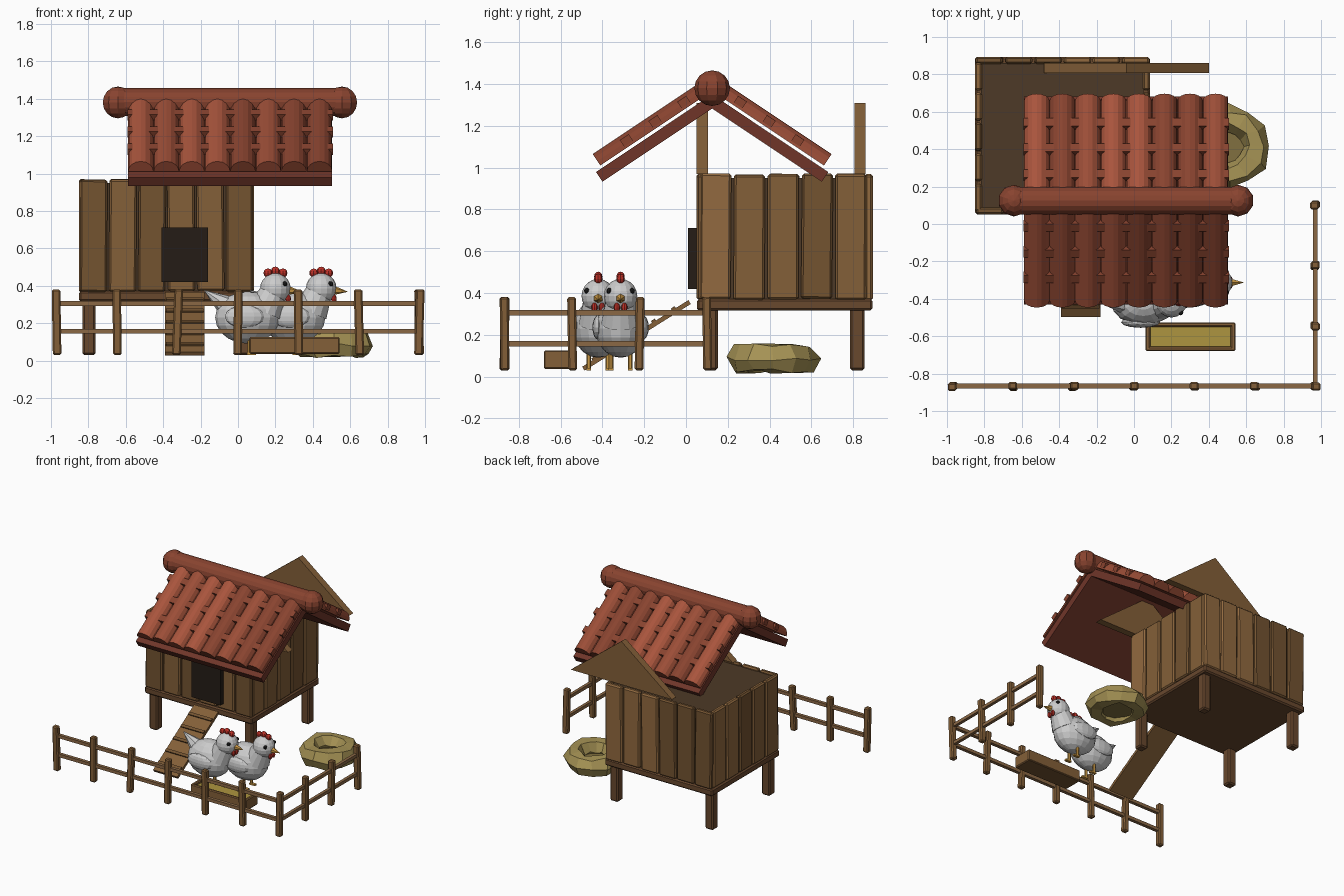
import bpy, bmesh, math, random
from mathutils import Matrix, Vector

if "Cube" in bpy.data.objects:
    bpy.data.objects.remove(bpy.data.objects["Cube"])

random.seed(4)


def mat(name, r, g, b):
    m = bpy.data.materials.new(name)
    m.diffuse_color = (r, g, b, 1)
    m.use_nodes = True
    m.node_tree.nodes["Principled BSDF"].inputs["Base Color"].default_value = m.diffuse_color
    return m


WOOD = [mat("wood_%d" % i, 0.23 * k, 0.115 * k, 0.04 * k) for i, k in enumerate((0.75, 1.0, 1.25))]
POST = mat("post_wood", 0.14, 0.065, 0.027)
RAIL = mat("rail_wood", 0.26, 0.14, 0.06)
DARK = mat("dark_wood", 0.075, 0.042, 0.02)
DOOR = mat("door_dark", 0.018, 0.012, 0.008)
TILE = [mat("tile_%d" % i, 0.33 * k, 0.075 * k, 0.038 * k) for i, k in enumerate((0.75, 1.0, 1.2))]
CLAY = mat("clay_dark", 0.16, 0.036, 0.022)
STRAW = mat("straw", 0.38, 0.29, 0.09)
STRAW_D = mat("straw_dark", 0.22, 0.16, 0.05)
FEED = mat("feed", 0.42, 0.3, 0.05)
WHITE = mat("feather", 0.62, 0.62, 0.6)
RED = mat("comb_red", 0.5, 0.03, 0.02)
BEAK = mat("beak_yellow", 0.6, 0.32, 0.06)
BLACK = mat("eye_black", 0.01, 0.01, 0.01)


def finish(name, bm, m, loc=(0, 0, 0), rot=(0, 0, 0)):
    bmesh.ops.recalc_face_normals(bm, faces=bm.faces)
    me = bpy.data.meshes.new(name)
    bm.to_mesh(me)
    bm.free()
    me.materials.append(m)
    ob = bpy.data.objects.new(name, me)
    ob.location, ob.rotation_euler = loc, rot
    bpy.context.collection.objects.link(ob)
    return ob


def box(name, loc, size, m, rot=(0, 0, 0), bevel=0.0):
    bm = bmesh.new()
    bmesh.ops.create_cube(bm, size=1, matrix=Matrix.Diagonal((*size, 1)))
    if bevel:
        bmesh.ops.bevel(bm, geom=bm.edges[:], offset=bevel, segments=1, affect='EDGES')
    return finish(name, bm, m, loc, rot)


def ball(name, loc, radii, m, rot=(0, 0, 0), u=16, v=10):
    bm = bmesh.new()
    bmesh.ops.create_uvsphere(bm, u_segments=u, v_segments=v, radius=1,
                              matrix=Matrix.Diagonal((*radii, 1)))
    return finish(name, bm, m, loc, rot)


def cone(name, a, b, r1, r2, m, seg=8):
    a, b = Vector(a), Vector(b)
    bm = bmesh.new()
    bmesh.ops.create_cone(bm, cap_ends=True, segments=seg, radius1=r1, radius2=r2, depth=(b - a).length)
    return finish(name, bm, m, (a + b) / 2, (b - a).to_track_quat('Z', 'Y').to_euler())


def prism(name, pts, depth, m, axis_rot=None, loc=(0, 0, 0), rot=(0, 0, 0)):
    # profile in xz, extruded along y, centred
    bm = bmesh.new()
    f = bm.faces.new([bm.verts.new((x, -depth / 2, z)) for x, z in pts])
    new = bmesh.ops.extrude_face_region(bm, geom=[f])["geom"]
    bmesh.ops.translate(bm, vec=(0, depth, 0), verts=[e for e in new if isinstance(e, bmesh.types.BMVert)])
    return finish(name, bm, m, loc, rot)


# coop body: core, floor, legs
box("coop_core", (-0.383, 0.472, 0.655), (0.87, 0.78, 0.59), DARK)
box("coop_floor", (-0.383, 0.472, 0.343), (0.935, 0.84, 0.055), POST, bevel=0.01)
for x in (-0.797, 0.03):
    for y in (0.117, 0.82):
        box("coop_leg", (x, y, 0.18), (0.07, 0.07, 0.3), POST, bevel=0.01)

# wall planks
J = lambda a: random.uniform(-a, a)
for i in range(6):
    x = -0.85 + 0.156 * (i + 0.5)
    for y in (0.07, 0.875):
        box("wall_plank", (x, y, 0.668 + J(0.004)), (0.145, 0.038, 0.6), random.choice(WOOD),
            (0, J(0.012), 0), 0.01)
for i in range(5):
    y = 0.06 + 0.162 * (i + 0.5)
    for x in (-0.832, 0.066):
        box("wall_plank", (x, y, 0.668 + J(0.004)), (0.038, 0.148, 0.6), random.choice(WOOD),
            (J(0.012), 0, 0), 0.01)

# gables, door
for y in (0.078, 0.833):
    prism("gable", [(-0.48, 0.97), (0.40, 0.97), (-0.04, 1.31)], 0.054, WOOD[1], loc=(0, y, 0))
box("door", (-0.285, 0.035, 0.565), (0.25, 0.05, 0.29), DOOR)

# roof: slab, half-round tiles and tie bars on both slopes
ANG = math.atan(0.667)
arc = [(0.068 * math.cos(math.pi * k / 8), 0.066 * math.sin(math.pi * k / 8)) for k in range(9)]
for s in (1, -1):
    Y = lambda y: y if s > 0 else 0.25 - y
    r = (s * ANG, 0, 0)
    box("roof_slab", (-0.042, Y(-0.145), 1.136), (1.09, 0.65, 0.056), CLAY, r)
    for i in range(8):
        prism("roof_tile", arc, 0.613, random.choice(TILE),
              loc=(-0.042 + 0.1365 * (i - 3.5), Y(-0.155), 1.18), rot=r)
    for y in (-0.285, -0.148, -0.01):
        box("tile_bar", (-0.042, Y(y), 1.32 + 0.667 * y), (1.1, 0.05, 0.038), TILE[0], r)
cone("ridge_cap", (-0.66, 0.125, 1.382), (0.575, 0.125, 1.382), 0.074, 0.074, TILE[0], 16)
for x in (-0.642, 0.556):
    ball("ridge_end", (x, 0.125, 1.38), (0.085, 0.085, 0.085), TILE[0], u=10, v=8)

# ramp with cleats
ra = math.atan2(0.32, 0.51)
box("ramp", (-0.285, -0.237, 0.197), (0.21, 0.6, 0.022), WOOD[1], (ra, 0, 0))
for k in range(5):
    t = k / 4
    box("ramp_cleat", (-0.285, -0.44 + 0.38 * t, 0.087 + 0.238 * t), (0.2, 0.022, 0.014), WOOD[0], (ra, 0, 0))

# fence: front run and right run
spots = [(-0.97 + i * 0.3233, -0.868) for i in range(7)] + [(0.968, -0.545 + i * 0.323) for i in range(3)]
for x, y in spots:
    box("fence_post", (x, y, 0.205), (0.046, 0.042, 0.35), WOOD[1], (J(0.02), J(0.04), 0), 0.008)
for z in (0.305, 0.157):
    box("front_rail", (0, -0.866, z), (1.94, 0.026, 0.025), RAIL)
    box("side_rail", (0.968, -0.383, z), (0.024, 0.97, 0.025), RAIL)

# feed trough
box("trough_base", (0.302, -0.603, 0.05), (0.47, 0.145, 0.03), WOOD[0])
for s in (-1, 1):
    box("trough_side", (0.302, -0.603 + s * 0.065, 0.081), (0.48, 0.024, 0.088), WOOD[1], bevel=0.006)
    box("trough_end", (0.302 + s * 0.228, -0.603, 0.081), (0.026, 0.15, 0.088), WOOD[1], bevel=0.006)
box("feed", (0.302, -0.603, 0.08), (0.44, 0.115, 0.05), FEED)

# straw nest
bpy.ops.mesh.primitive_torus_add(major_segments=12, minor_segments=6, major_radius=0.152,
                                 minor_radius=0.07, location=(0.505, 0.415, 0.085))
nest = bpy.context.object
nest.name = "straw_nest"
nest.data.materials.append(STRAW)
for v in nest.data.vertices:
    v.co += Vector((J(0.012), J(0.012), J(0.012)))
cone("nest_bed", (0.505, 0.415, 0.04), (0.505, 0.415, 0.075), 0.12, 0.12, STRAW_D, 12)


# hens facing +x
def hen(x, y):
    P = lambda dx, dy, z: (x + dx, y + dy, z)
    ball("hen_body", P(0.05, 0, 0.23), (0.172, 0.122, 0.14), WHITE)
    cone("hen_neck", P(0.14, 0, 0.26), P(0.195, 0, 0.38), 0.095, 0.068, WHITE, 14)
    ball("hen_head", P(0.2, 0, 0.385), (0.082, 0.08, 0.082), WHITE)
    cone("hen_tail", P(-0.03, 0, 0.27), P(-0.18, 0, 0.375), 0.075, 0.002, WHITE, 8)
    cone("hen_beak", P(0.265, 0, 0.375), P(0.34, 0, 0.368), 0.026, 0.001, BEAK, 6)
    for dx, z in ((0.16, 0.468), (0.2, 0.478), (0.24, 0.468)):
        ball("hen_comb", P(dx, 0, z), (0.024, 0.02, 0.024), RED, u=8, v=6)
    for s in (-1, 1):
        ball("hen_wing", P(0.035, s * 0.105, 0.235), (0.105, 0.03, 0.06), WHITE, u=12, v=8)
        ball("hen_eye", P(0.25, s * 0.054, 0.41), (0.014, 0.014, 0.014), BLACK, u=8, v=6)
        ball("hen_wattle", P(0.268, s * 0.018, 0.33), (0.015, 0.015, 0.024), RED, u=8, v=6)
        cone("hen_leg", P(0.06, s * 0.046, 0.03), P(0.06, s * 0.046, 0.13), 0.011, 0.011, BEAK, 6)
        box("hen_foot", P(0.072, s * 0.046, 0.036), (0.05, 0.022, 0.012), BEAK)


hen(0.0, -0.42)
hen(0.245, -0.313)
